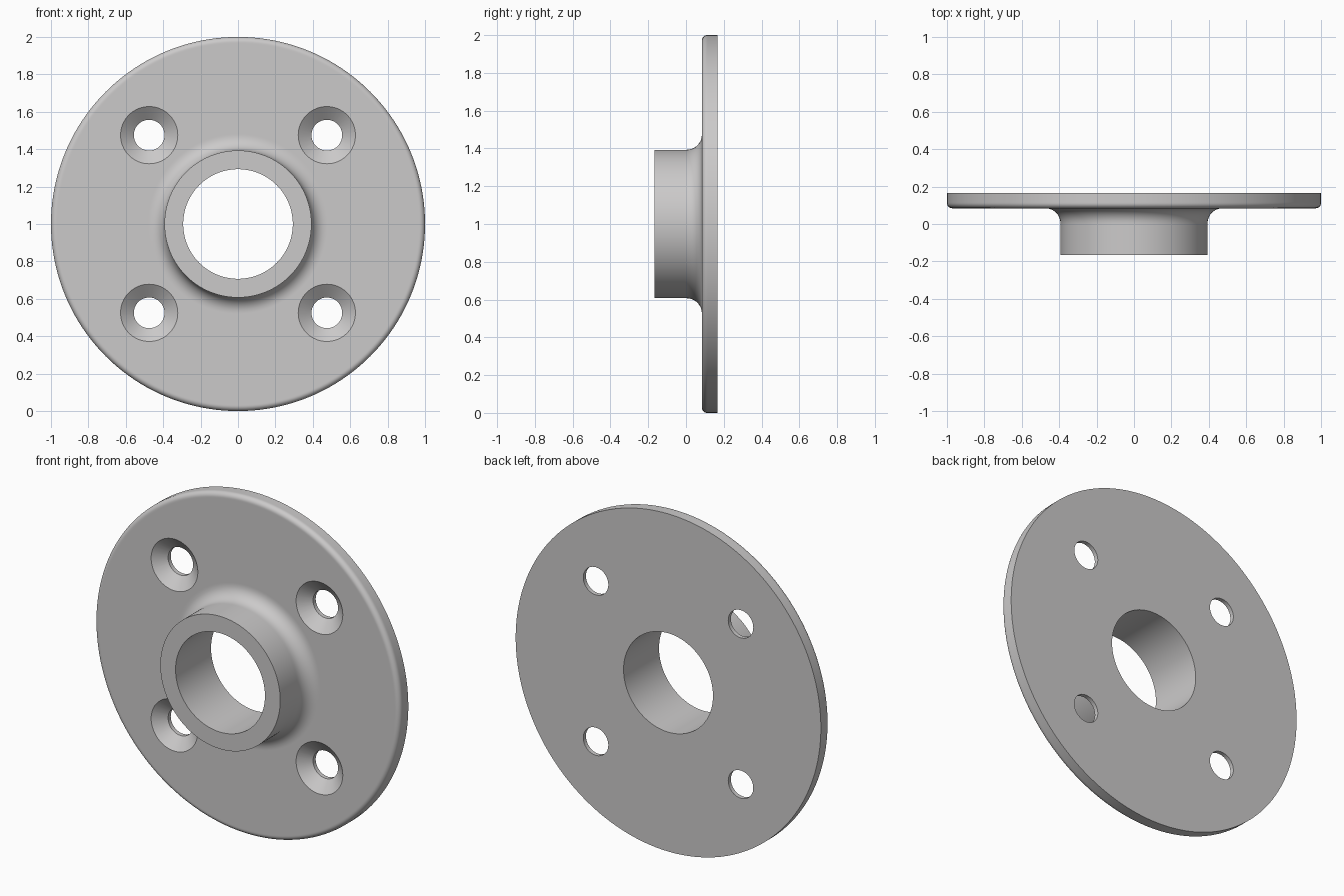
import bpy, bmesh, math

cube = bpy.data.objects.get("Cube")
if cube:
    bpy.data.objects.remove(cube, do_unlink=True)

FRONT, BACK, HUB = 0.084, 0.166, -0.166   # y of plate front, plate back, hub end
HUB_R, BORE_R, FILLET, ROUND = 0.393, 0.293, 0.08, 0.028

grey = bpy.data.materials.new("light grey metal")
grey.use_nodes = True
colour = (0.6, 0.59, 0.59, 1)
grey.diffuse_color = colour
grey.node_tree.nodes["Principled BSDF"].inputs["Base Color"].default_value = colour


def arc(r, y, radius, start, end, steps=8):
    """Points (radius, y) along a circular arc, angles in degrees."""
    angles = [math.radians(start + (end - start) * i / steps) for i in range(steps + 1)]
    return [(r + radius * math.cos(a), y + radius * math.sin(a)) for a in angles]


def lathe(name, profile, segments, centre):
    """Turn a closed (radius, y) profile about the y axis."""
    bm = bmesh.new()
    rings = []
    for i in range(segments):
        a = math.tau * i / segments
        rings.append([bm.verts.new((r * math.cos(a), y, r * math.sin(a))) for r, y in profile])
    n = len(profile)
    for i in range(segments):
        a, b = rings[i], rings[(i + 1) % segments]
        for j in range(n):
            k = (j + 1) % n
            if profile[j][0] == 0 and profile[k][0] == 0:
                continue
            bm.faces.new((a[j], a[k], b[k], b[j]))
    bmesh.ops.remove_doubles(bm, verts=bm.verts, dist=1e-5)
    bmesh.ops.recalc_face_normals(bm, faces=bm.faces)
    mesh = bpy.data.meshes.new(name)
    bm.to_mesh(mesh)
    bm.free()
    mesh.materials.append(grey)
    ob = bpy.data.objects.new(name, mesh)
    ob.location = centre
    bpy.context.collection.objects.link(ob)
    return ob


# Flange: bore, hub, fillet, plate face and rounded front rim
profile = [(BORE_R, BACK), (BORE_R, HUB), (HUB_R, HUB), (HUB_R, FRONT - FILLET - 0.01)]
profile += arc(HUB_R + FILLET, FRONT - FILLET, FILLET, 180, 90)
profile += [(HUB_R + FILLET + 0.008, FRONT), (1 - ROUND - 0.006, FRONT)]
profile += arc(1 - ROUND, FRONT + ROUND, ROUND, -90, 0)
profile += [(1, FRONT + ROUND + 0.006), (1, BACK)]
flange = lathe("flange", profile, 160, (0, 0, 1))

# Four countersunk screw holes
HOLE_R, SINK_R, SINK_DEPTH = 0.082, 0.153, 0.057
slope = (SINK_R - HOLE_R) / SINK_DEPTH
hole = [(0, FRONT - 0.01), (SINK_R + 0.01 * slope, FRONT - 0.01),
        (HOLE_R, FRONT + SINK_DEPTH), (HOLE_R, BACK + 0.05), (0, BACK + 0.05)]
bpy.context.view_layer.objects.active = flange
for sx in (-1, 1):
    for sz in (-1, 1):
        cutter = lathe("screw_hole_cutter", hole, 64, (0.475 * sx, 0, 1 + 0.475 * sz))
        cutter.hide_render = True
        bpy.context.view_layer.update()
        cut = flange.modifiers.new("screw_hole", 'BOOLEAN')
        cut.operation, cut.solver, cut.object = 'DIFFERENCE', 'EXACT', cutter
        bpy.ops.object.modifier_apply(modifier=cut.name)
        bpy.data.objects.remove(cutter, do_unlink=True)

# Smooth curved surfaces, crisp machined edges
for ob in bpy.context.selected_objects:
    ob.select_set(False)
flange.select_set(True)
bpy.ops.object.shade_smooth_by_angle(angle=math.radians(30))
